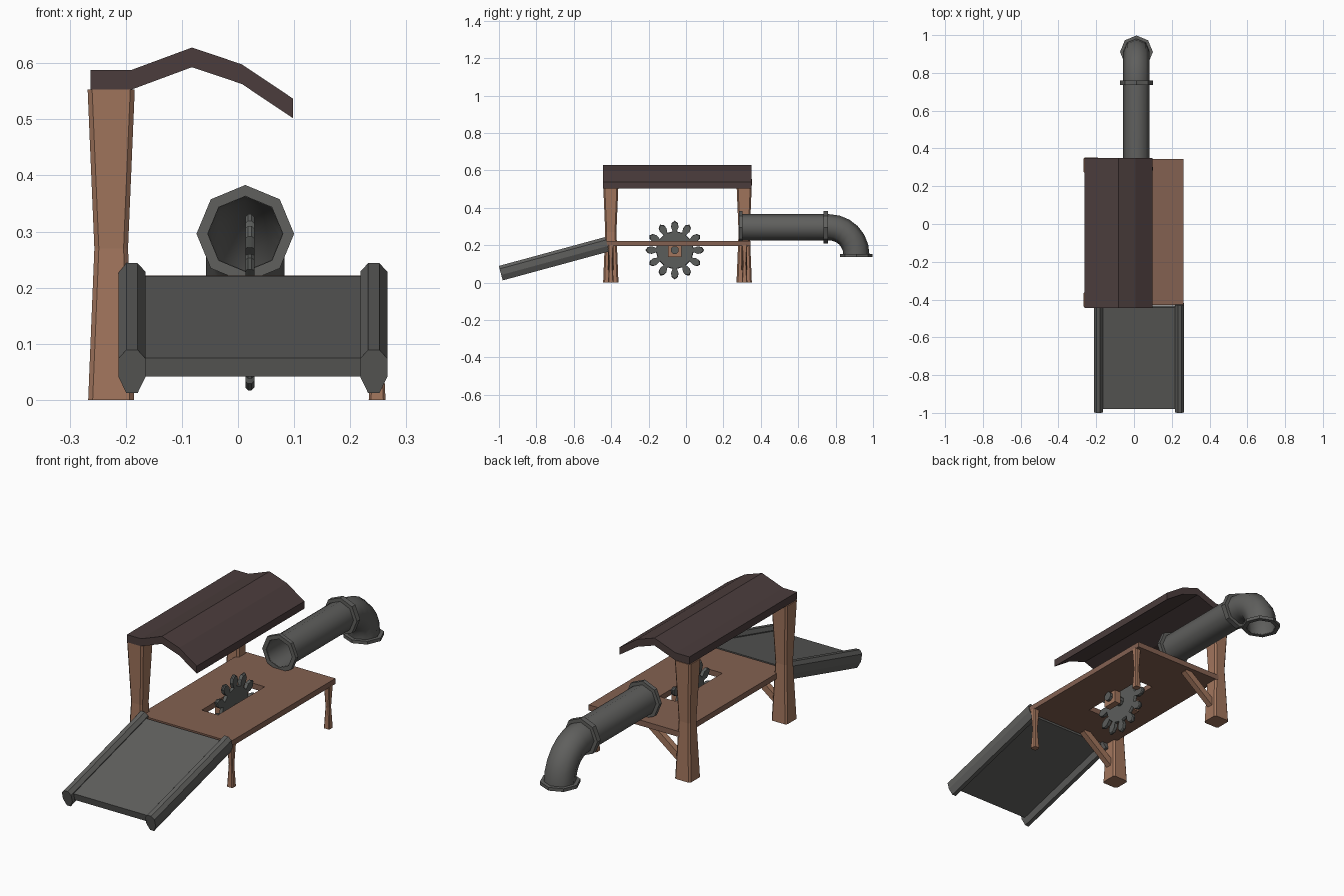
import bpy, bmesh
from math import sin, cos, pi, radians
from mathutils import Vector

cube = bpy.data.objects.get("Cube")
if cube:
    bpy.data.objects.remove(cube, do_unlink=True)


def material(name, r, g, b):
    m = bpy.data.materials.new(name)
    m.use_nodes = True
    m.diffuse_color = (r, g, b, 1)
    shader = m.node_tree.nodes["Principled BSDF"]
    shader.inputs["Base Color"].default_value = (r, g, b, 1)
    shader.inputs["Roughness"].default_value = 0.8
    return m


POST_WOOD = material("light wood", 0.36, 0.18, 0.11)
TABLE_WOOD = material("table wood", 0.23, 0.12, 0.083)
ROOF = material("dark roof", 0.07, 0.046, 0.045)
METAL = material("grey metal", 0.115, 0.115, 0.11)
BLADE = material("blade steel", 0.105, 0.11, 0.105)


def loft(name, rings, mat, loop=False, smooth=False):
    """Skin a list of point rings; cap the ends, or join last to first."""
    bm = bmesh.new()
    vs = [[bm.verts.new(p) for p in ring] for ring in rings]
    n = len(vs[0])
    pairs = list(zip(vs, vs[1:])) + ([(vs[-1], vs[0])] if loop else [])
    for a, b in pairs:
        for i in range(n):
            j = (i + 1) % n
            bm.faces.new((a[i], a[j], b[j], b[i]))
    if not loop:
        bm.faces.new(vs[0])
        bm.faces.new(vs[-1])
    bmesh.ops.recalc_face_normals(bm, faces=bm.faces)
    me = bpy.data.meshes.new(name)
    bm.to_mesh(me)
    bm.free()
    me.materials.append(mat)
    ob = bpy.data.objects.new(name, me)
    bpy.context.collection.objects.link(ob)
    if smooth:
        bpy.ops.object.select_all(action="DESELECT")
        ob.select_set(True)
        bpy.context.view_layer.objects.active = ob
        bpy.ops.object.shade_smooth_by_angle(angle=radians(60))
    return ob


def rect(x0, x1, y0, y1, z):
    return [(x0, y0, z), (x1, y0, z), (x1, y1, z), (x0, y1, z)]


def chamfered(cx, cy, z, h, c):
    """Square of half width h with corners cut by c."""
    k = h - c
    pts = [(h, -k), (h, k), (k, h), (-k, h), (-h, k), (-h, -k), (-k, -h), (k, -h)]
    return [(cx + x, cy + y, z) for x, y in pts]


# Table top with the blade slot
outer, slot = (-0.21, 0.262, -0.43, 0.345), (-0.02, 0.065, -0.24, 0.105)
loft("table_top", [rect(*outer, 0.222), rect(*slot, 0.222),
                   rect(*slot, 0.196), rect(*outer, 0.196)], TABLE_WOOD, loop=True)

# Waisted roof posts, braces and short legs
for side, py, ly in (("front", -0.402, -0.402), ("back", 0.311, 0.313)):
    loft(side + "_post", [chamfered(-0.226, py, z, h, 0.008) for z, h in
                          ((0, 0.041), (0.27, 0.03), (0.553, 0.042))], POST_WOOD)
    loft(side + "_leg", [chamfered(0.248, ly, z, h, 0.004) for z, h in
                         ((0, 0.015), (0.1, 0.01), (0.2, 0.015))], POST_WOOD)
    loft(side + "_brace", [
        [(x + dx, py + dy, z + dz) for dx, dy, dz in
         ((-0.01, -0.014, 0.012), (-0.01, 0.014, 0.012), (0.01, 0.014, -0.012), (0.01, -0.014, -0.012))]
        for x, z in ((-0.21, 0.07), (-0.04, 0.2))], POST_WOOD)

# Crooked roof: one profile run front to back
top = [(-0.263, 0.588), (-0.19, 0.588), (-0.082, 0.628), (0.007, 0.598), (0.098, 0.537)]
profile = top + [(x, z - 0.035) for x, z in reversed(top)]
loft("roof", [[(x, y, z) for x, z in profile] for y in (-0.445, 0.35)], ROOF)

# Sloping chute: plate between two shaped rails
SLOPE = radians(15.2)


def on_slope(x, u, n):
    return (x, -0.98 + u * cos(SLOPE) - n * sin(SLOPE), 0.012 + u * sin(SLOPE) + n * cos(SLOPE))


half = [(0.01, 0), (0.024, 0.03), (0.024, 0.064), (0.01, 0.08)]
rail = half + [(-x, n) for x, n in reversed(half)]
for side, cx in (("right", -0.189), ("left", 0.242)):
    loft(side + "_chute_rail", [[on_slope(cx + x, u, n) for x, n in rail]
                                for u in (0, 0.59)], METAL)
plate = [(-0.18, 0.026), (0.235, 0.026), (0.235, 0.06), (-0.18, 0.06)]
loft("chute_plate", [[on_slope(x, u, n) for x, n in plate] for u in (0.018, 0.575)], METAL)

# Eight-sided pipe with elbow and flanges
PX, PZ, BEND_Y, BEND_Z = 0.013, 0.296, 0.765, 0.15
BEND_R = PZ - BEND_Z


def ring(y, z, angle, r):
    """Octagon across the pipe; angle 0 runs back, 90 degrees runs down."""
    return [(PX + r * sin(a), y + r * cos(a) * sin(angle), z + r * cos(a) * cos(angle))
            for a in (i * pi / 4 for i in range(8))]


bends = [pi / 2 * i / 6 for i in range(7)]
path = [(0.287, PZ, 0)] + [(BEND_Y + BEND_R * sin(a), BEND_Z + BEND_R * cos(a), a) for a in bends]
path.append((BEND_Y + BEND_R, 0.14, pi / 2))
loft("pipe", [ring(*p, 0.07) for p in path] + [ring(*p, 0.066) for p in reversed(path)],
     METAL, loop=True, smooth=True)


def flange(name, p, q):
    loft(name, [ring(*p, 0.087), ring(*q, 0.087), ring(*q, 0.067), ring(*p, 0.067)],
         METAL, loop=True)


flange("inlet_flange", (0.284, PZ, 0), (0.303, PZ, 0))
flange("joint_flange", (0.735, PZ, 0), (0.76, PZ, 0))
flange("outlet_flange", (BEND_Y + BEND_R, 0.152, pi / 2), (BEND_Y + BEND_R, 0.137, pi / 2))

# Toothed blade on an axle
CX, CY, CZ, TEETH = 0.021, -0.06, 0.174, 12
tooth = [(0.1, -0.011), (0.125, -0.02), (0.145, -0.016), (0.157, 0.0),
         (0.145, 0.016), (0.125, 0.02), (0.1, 0.011)]


def blade_outline(x, scale):
    pts = []
    for i in range(TEETH):
        a = 2 * pi * i / TEETH
        for r, t in tooth:
            r, t = r * scale, t * scale
            pts.append((x, CY + r * sin(a) + t * cos(a), CZ + r * cos(a) - t * sin(a)))
    return pts


loft("saw_blade", [blade_outline(CX + x, s) for x, s in
                   ((-0.008, 0.97), (-0.003, 1), (0.003, 1), (0.008, 0.97))], BLADE)
loft("axle", [[(x, CY + 0.022 * sin(i * pi / 4 + pi / 8), CZ + 0.022 * cos(i * pi / 4 + pi / 8))
               for i in range(8)] for x in (CX - 0.085, CX + 0.085)], BLADE)

# Wooden axle brackets under the table
for side, s in (("right", -1), ("left", 1)):
    x0, x1 = sorted((CX + s * 0.04, CX + s * 0.072))
    loft(side + "_axle_bracket", [rect(x0, x1, CY - 0.036, CY + 0.036, z)
                                  for z in (0.136, 0.2)], POST_WOOD)
